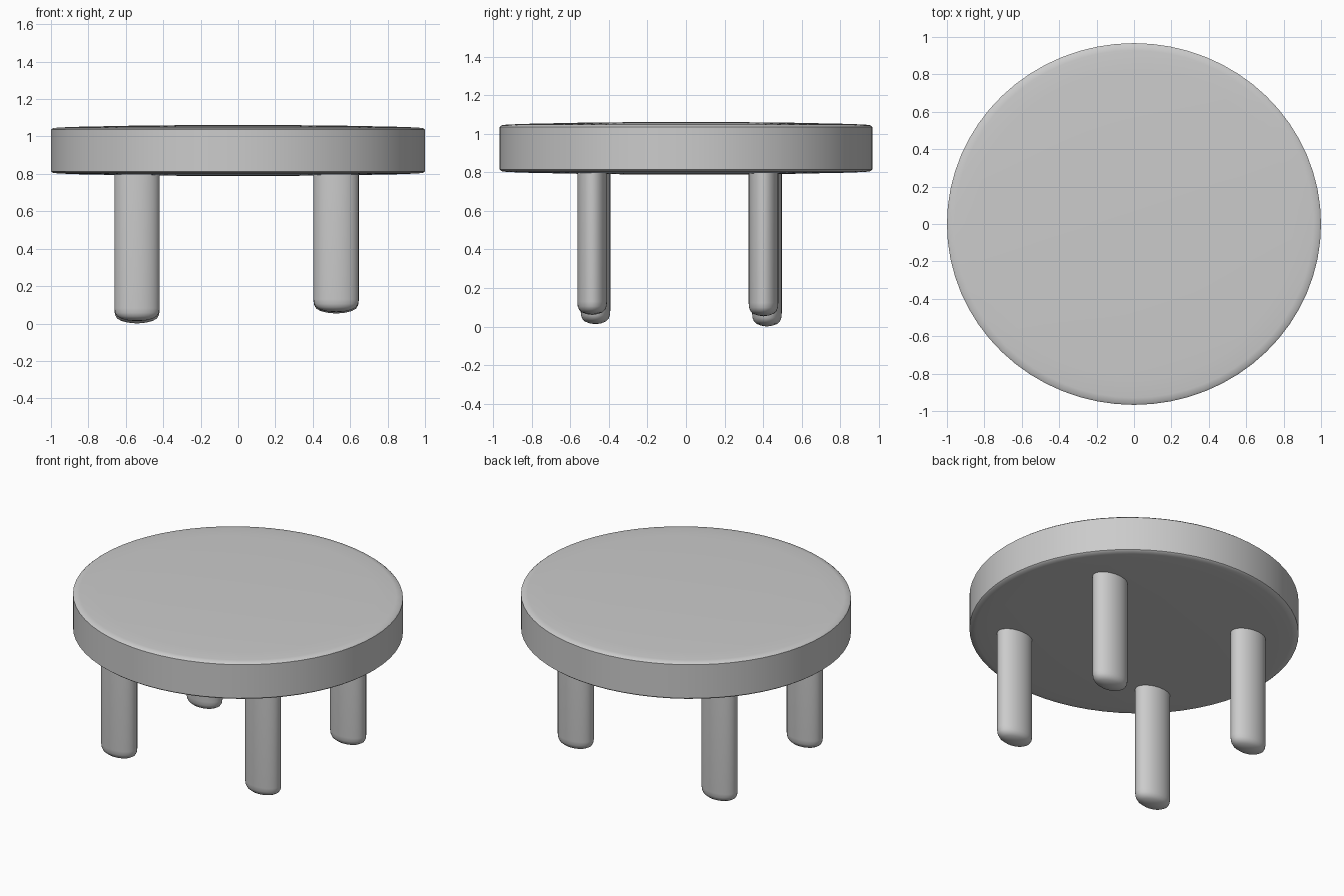
import bpy
import bmesh
import math

cube = bpy.data.objects.get("Cube")
if cube:
    bpy.data.objects.remove(cube, do_unlink=True)

grey = bpy.data.materials.new("light_grey")
grey.use_nodes = True
colour = (0.6, 0.6, 0.6, 1)
grey.diffuse_color = colour
grey.node_tree.nodes["Principled BSDF"].inputs["Base Color"].default_value = colour


def lathe(name, profile, sides, scale, location):
    """Spin (radius, height) points around z, then stretch to an oval."""
    bm = bmesh.new()
    verts = [bm.verts.new((r, 0, z)) for r, z in profile]
    edges = [bm.edges.new(pair) for pair in zip(verts, verts[1:])]
    bmesh.ops.spin(bm, geom=verts + edges, cent=(0, 0, 0), axis=(0, 0, 1),
                   angle=math.tau, steps=sides, use_merge=True)
    bmesh.ops.remove_doubles(bm, verts=bm.verts, dist=0.0001)
    for v in bm.verts:
        v.co.x *= scale[0]
        v.co.y *= scale[1]
    bmesh.ops.recalc_face_normals(bm, faces=bm.faces)
    mesh = bpy.data.meshes.new(name)
    bm.to_mesh(mesh)
    bm.free()
    mesh.materials.append(grey)
    obj = bpy.data.objects.new(name, mesh)
    obj.location = location
    bpy.context.collection.objects.link(obj)
    bpy.ops.object.select_all(action="DESELECT")
    obj.select_set(True)
    bpy.context.view_layer.objects.active = obj
    bpy.ops.object.shade_smooth_by_angle(angle=math.radians(40))
    return obj


# Thick round top, slightly domed on both faces
half = [(0, 0.137), (0.5, 0.134), (0.85, 0.127), (0.96, 0.123),
        (0.99, 0.119), (1, 0.111)]
top_profile = half + [(r, -z) for r, z in reversed(half)]
lathe("table_top", top_profile, 64, (1, 0.967), (0, 0, 0.925))

# Oval legs with rounded feet, each reaching a slightly different depth
foot = [(0, 0), (0.4, 0.005), (0.7, 0.014), (0.88, 0.027),
        (0.97, 0.045), (1, 0.07)]
legs = {
    "front_right_leg": (-0.54, -0.47, 0.012),
    "back_right_leg": (-0.54, 0.42, 0),
    "front_left_leg": (0.525, -0.487, 0.06),
    "back_left_leg": (0.525, 0.402, 0.053),
}
for name, (x, y, bottom) in legs.items():
    height = 0.85 - bottom
    lathe(name, foot + [(1, height), (0, height)], 32, (0.121, 0.077), (x, y, bottom))
